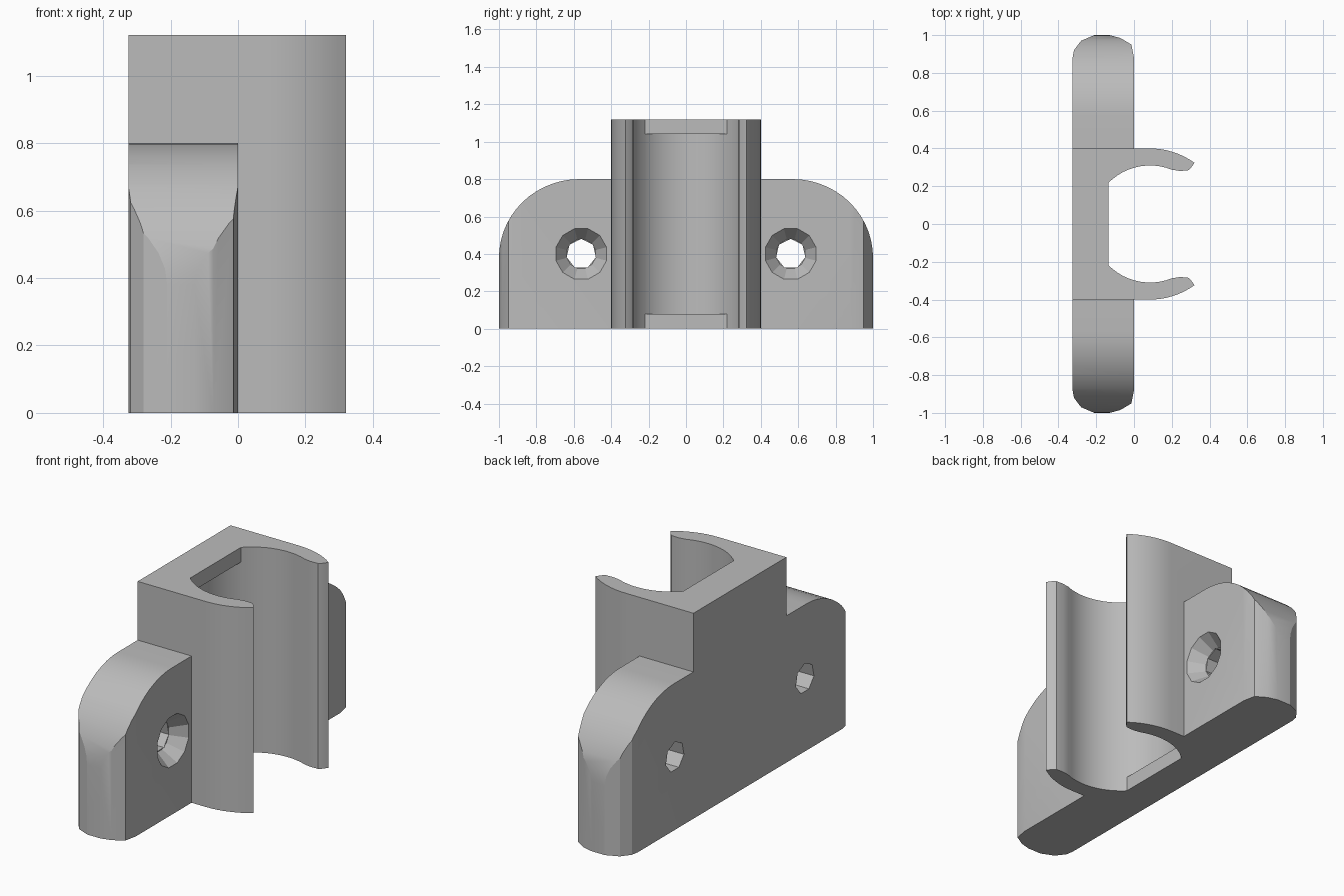
import bpy, bmesh
from math import cos, sin, radians, pi
from mathutils import Vector

if "Cube" in bpy.data.objects:
    bpy.data.objects.remove(bpy.data.objects["Cube"])

grey = bpy.data.materials.new("plain grey")
grey.use_nodes = True
colour = (0.5, 0.5, 0.5, 1)
grey.diffuse_color = colour
grey.node_tree.nodes["Principled BSDF"].inputs["Base Color"].default_value = colour

H = 1.12
CX, INNER, OUTER = 0.085, 0.31, 0.4   # pipe axis and clip radii


def arc(cx, cy, rx, ry, a0, a1, n):
    steps = [radians(a0 + (a1 - a0) * i / n) for i in range(n + 1)]
    return [(cx + rx * cos(a), cy + ry * sin(a)) for a in steps]


def make(name, bm):
    bmesh.ops.recalc_face_normals(bm, faces=bm.faces)
    mesh = bpy.data.meshes.new(name)
    bm.to_mesh(mesh)
    bm.free()
    mesh.materials.append(grey)
    ob = bpy.data.objects.new(name, mesh)
    bpy.context.collection.objects.link(ob)
    return ob


def prism(name, points, offset):
    """Extrude a closed outline of 3D points along an offset."""
    bm = bmesh.new()
    face = bm.faces.new([bm.verts.new(p) for p in points])
    out = bmesh.ops.extrude_face_region(bm, geom=[face])
    moved = [v for v in out["geom"] if isinstance(v, bmesh.types.BMVert)]
    bmesh.ops.translate(bm, verts=moved, vec=Vector(offset))
    return make(name, bm)


def combine(target, tool, operation):
    """Apply a boolean and drop the tool object."""
    tool.hide_render = True
    mod = target.modifiers.new("join", "BOOLEAN")
    mod.object, mod.operation, mod.solver = tool, operation, "EXACT"
    bpy.ops.object.select_all(action="DESELECT")
    bpy.context.view_layer.objects.active = target
    target.select_set(True)
    bpy.ops.object.modifier_apply(modifier=mod.name)
    bpy.data.objects.remove(tool)


# Clip body: square back, round jaws with flared tips
jaw = [(-0.325, 0.4)] + arc(CX, 0, OUTER, OUTER, 90, 54, 8)
jaw += [(0.3, 0.295), (0.285, 0.283), (0.24, 0.281)]
bore = arc(CX, 0, INNER, INNER, 68, 292, 36)
outline = jaw + bore + [(x, -y) for x, y in reversed(jaw)]
clip = prism("pipe_clip", [(x, y, 0) for x, y in outline], (0, 0, H))

# Flat lips closing the back of the bore at both ends
lip = arc(CX, 0, INNER + 0.02, INNER + 0.02, 138, 222, 12)
lip = [(-0.135, 0.218)] + lip + [(-0.135, -0.218)]
for z in (0, H - 0.08):
    combine(clip, prism("lip", [(x, y, z) for x, y in lip], (0, 0, 0.08)), "UNION")

# Mounting ears: rounded side outline crossed with a chamfered plan
side = [(0.35, 0), (1.0, 0)] + arc(0.57, 0.38, 0.43, 0.42, 0, 90, 14) + [(0.35, 0.8)]
plan = [(-0.325, 0.35), (-0.325, 0.88), (-0.318, 0.92), (-0.28, 0.97), (-0.21, 1.0),
        (-0.13, 1.0), (-0.073, 0.985), (-0.014, 0.95), (0, 0.88), (0, 0.35)]
for s in (-1, 1):
    ear = prism("ear", [(-0.325, s * y, z) for y, z in side], (0.325, 0, 0))
    trim = prism("ear_trim", [(x, s * y, -0.1) for x, y in plan], (0, 0, 1))
    combine(ear, trim, "INTERSECT")
    combine(clip, ear, "UNION")

# Countersunk screw holes
for s in (-1, 1):
    hole = [(-0.4, s * 0.56 + 0.08 * sin(2 * pi * i / 7),
             0.4 + 0.08 * cos(2 * pi * i / 7)) for i in range(7)]
    combine(clip, prism("screw_hole", hole, (0.5, 0, 0)), "DIFFERENCE")
    bm = bmesh.new()
    rings = []
    for x, r in ((-0.08, 0.08), (0.02, 0.155)):
        rings.append([bm.verts.new((x, s * 0.56 + r * cos(2 * pi * (i + 0.5) / 12),
                                    0.4 + r * sin(2 * pi * (i + 0.5) / 12)))
                      for i in range(12)])
        bm.faces.new(rings[-1])
    for i in range(12):
        j = (i + 1) % 12
        bm.faces.new((rings[0][i], rings[0][j], rings[1][j], rings[1][i]))
    combine(clip, make("countersink", bm), "DIFFERENCE")

bpy.ops.object.select_all(action="DESELECT")
clip.select_set(True)
bpy.context.view_layer.objects.active = clip
bpy.ops.object.shade_smooth_by_angle(angle=radians(20))
